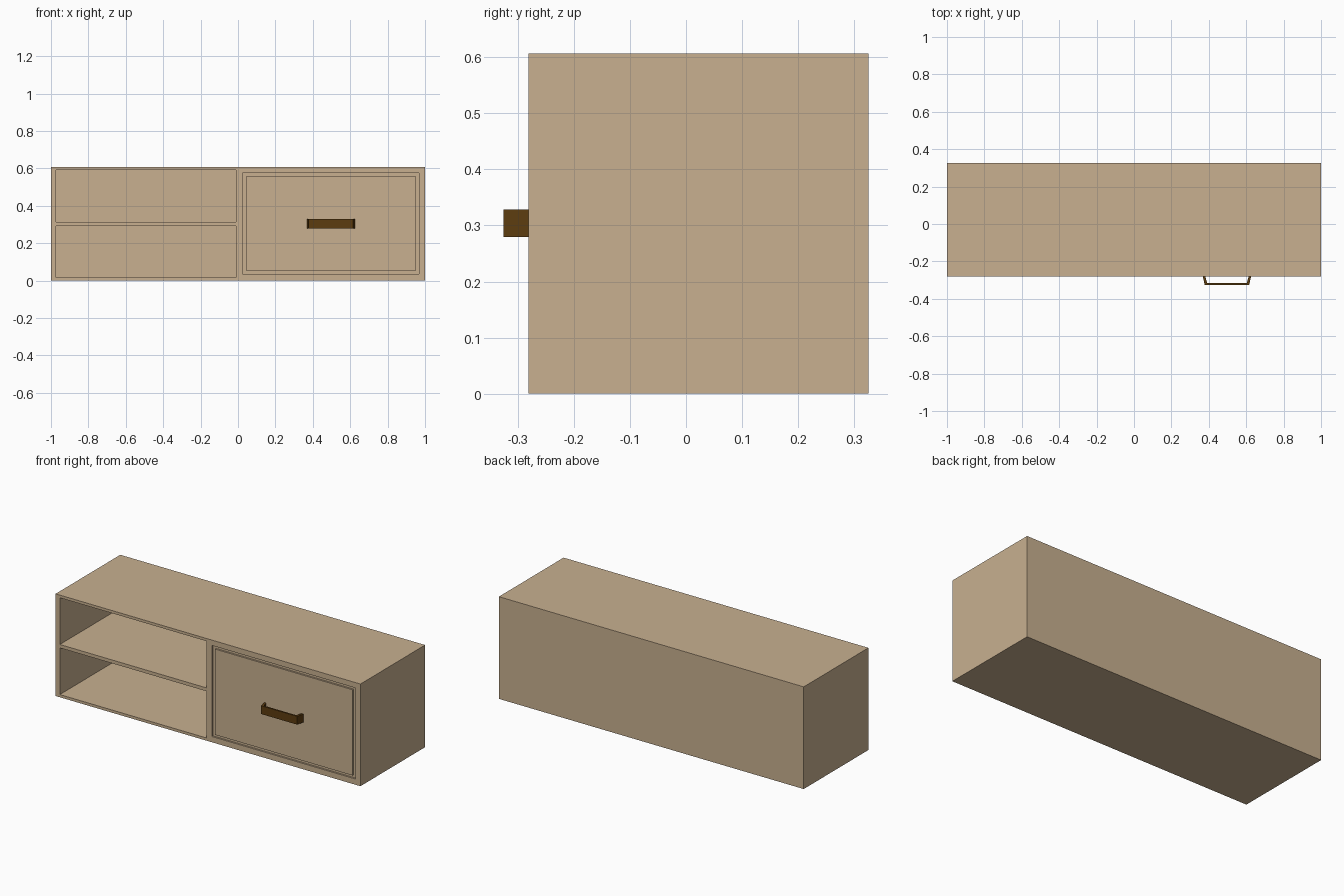
import bpy, bmesh

if "Cube" in bpy.data.objects:
    bpy.data.objects.remove(bpy.data.objects["Cube"])


def material(name, rgb):
    m = bpy.data.materials.new(name)
    m.diffuse_color = (*rgb, 1)
    m.use_nodes = True
    m.node_tree.nodes["Principled BSDF"].inputs["Base Color"].default_value = m.diffuse_color
    return m


wood = material("light_wood", (0.578, 0.434, 0.279))
brown = material("dark_brown", (0.107, 0.045, 0.005))


def prism(name, profile, z0, z1, mat):
    """Extrude an xy outline upward from z0 to z1."""
    bm = bmesh.new()
    face = bm.faces.new([bm.verts.new((x, y, z0)) for x, y in profile])
    ext = bmesh.ops.extrude_face_region(bm, geom=[face])["geom"]
    for v in ext:
        if isinstance(v, bmesh.types.BMVert):
            v.co.z = z1
    bmesh.ops.recalc_face_normals(bm, faces=bm.faces[:])
    me = bpy.data.meshes.new(name)
    bm.to_mesh(me)
    bm.free()
    me.materials.append(mat)
    ob = bpy.data.objects.new(name, me)
    bpy.context.collection.objects.link(ob)
    return ob


def box(name, x0, x1, y0, y1, z0, z1, mat=wood):
    return prism(name, [(x0, y0), (x1, y0), (x1, y1), (x0, y1)], z0, z1, mat)


FRONT, BACK, TOP = -0.281, 0.325, 0.606

# Cabinet body, with two shelf openings and a shallow drawer recess cut out
body = box("cabinet_body", -1, 1, FRONT, BACK, 0, TOP)
cutters = [
    box("upper_shelf_cutter", -0.972, -0.01, FRONT - 0.1, 0.305, 0.313, 0.59),
    box("lower_shelf_cutter", -0.972, -0.01, FRONT - 0.1, 0.305, 0.016, 0.293),
    box("drawer_recess_cutter", 0.025, 0.967, FRONT - 0.1, FRONT + 0.01, 0.034, 0.574),
]
for c in cutters:
    c.hide_render = True
    mod = body.modifiers.new(c.name, "BOOLEAN")
    mod.operation = "DIFFERENCE"
    mod.solver = "EXACT"
    mod.object = c
bpy.context.view_layer.objects.active = body
for c in cutters:
    bpy.ops.object.modifier_apply(modifier=c.name)
    bpy.data.objects.remove(c)

# Drawer front, flush with the frame and surrounded by a narrow groove
box("drawer_front", 0.046, 0.949, FRONT, FRONT + 0.012, 0.05, 0.558)

# Handle: tapered U-shaped strap
cx = 0.497
half = [(0.129, FRONT), (0.119, -0.325)]
inner = [(0.106, -0.315), (0.116, FRONT)]
right = [(cx + x, y) for x, y in inner[::-1]]
outline = ([(cx - x, y) for x, y in half] + [(cx + x, y) for x, y in half[::-1]]
           + right + [(cx - x, y) for x, y in inner])
prism("drawer_handle", outline, 0.279, 0.328, brown)
